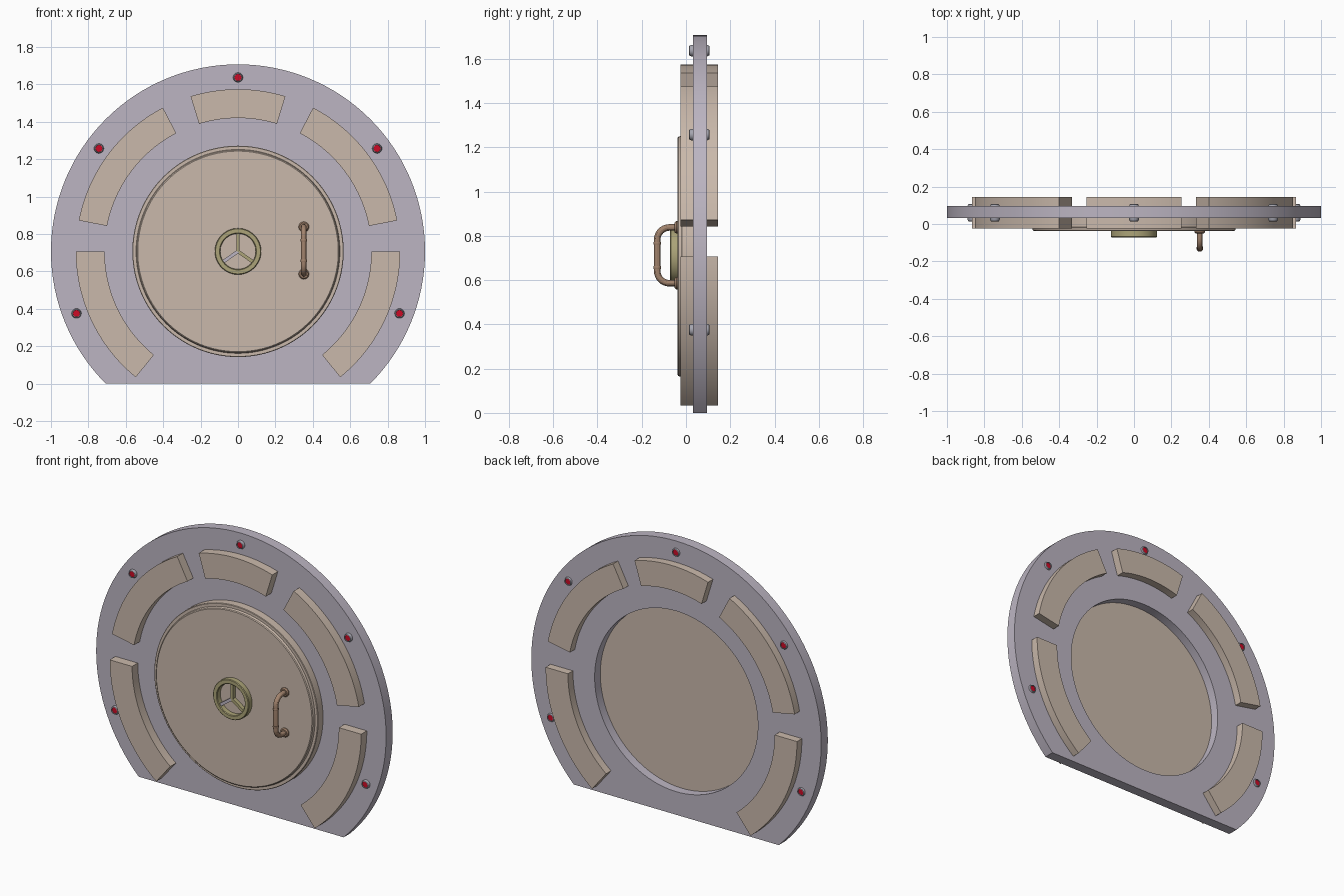
import bpy, bmesh, math
from math import sin, cos, pi, radians

if "Cube" in bpy.data.objects:
    bpy.data.objects.remove(bpy.data.objects["Cube"])

CZ = 0.707  # height of the circle centre


def material(name, rgb):
    lin = [((c / 255 + 0.055) / 1.055) ** 2.4 if c > 10 else c / 3295 for c in rgb]
    m = bpy.data.materials.new(name)
    m.diffuse_color = (*lin, 1)
    m.use_nodes = True
    m.node_tree.nodes["Principled BSDF"].inputs["Base Color"].default_value = m.diffuse_color
    return m


LAVENDER = material("lavender grey metal", (188, 181, 194))
TAN = material("tan metal", (202, 185, 171))
OLIVE = material("olive brass", (172, 164, 120))
BROWN = material("brown bronze", (162, 131, 109))
GREY = material("bolt grey", (165, 165, 175))
RED = material("red", (205, 10, 38))


def finish(name, bm, *mats):
    bmesh.ops.remove_doubles(bm, verts=bm.verts, dist=1e-5)
    bmesh.ops.recalc_face_normals(bm, faces=bm.faces)
    me = bpy.data.meshes.new(name)
    bm.to_mesh(me)
    bm.free()
    ob = bpy.data.objects.new(name, me)
    bpy.context.collection.objects.link(ob)
    for m in mats:
        me.materials.append(m)
    smooth(ob)
    return ob


def smooth(ob):
    bpy.ops.object.select_all(action='DESELECT')
    ob.select_set(True)
    bpy.context.view_layer.objects.active = ob
    bpy.ops.object.shade_smooth_by_angle(angle=radians(30))


def sector(name, r_in, r_out, a0, a1, y0, y1, n, mat):
    """Ring sector about the y axis; r_out is a function of the angle."""
    bm = bmesh.new()
    full = abs(a1 - a0) >= 360
    rows = []
    for i in range(n + 1):
        a = radians(a0 + (a1 - a0) * i / n)
        rows.append([bm.verts.new((r * cos(a), y, CZ + r * sin(a)))
                     for r, y in ((r_in, y0), (r_out(a), y0), (r_out(a), y1), (r_in, y1))])
    for p, q in zip(rows, rows[1:]):
        for k in range(4):
            j = (k + 1) % 4
            bm.faces.new((p[k], p[j], q[j], q[k]))
    if not full:
        bm.faces.new(rows[0])
        bm.faces.new(rows[-1])
    return finish(name, bm, mat)


def lathe(name, profile, x, z, n, mats, closed=False, red_radius=0):
    """Turn (radius, y) points about a y-axis line through x, z."""
    bm = bmesh.new()
    vs = [bm.verts.new((r, y, 0)) for r, y in profile]
    es = [bm.edges.new(p) for p in zip(vs, vs[1:])]
    if closed:
        es.append(bm.edges.new((vs[-1], vs[0])))
    bmesh.ops.spin(bm, geom=vs + es, cent=(0, 0, 0), axis=(0, 1, 0),
                   angle=2 * pi, steps=n, use_duplicate=False)
    for f in bm.faces:
        if max(math.hypot(v.co.x, v.co.z) for v in f.verts) < red_radius:
            f.material_index = 1
    ob = finish(name, bm, *mats)
    ob.location = (x, 0, z)
    return ob


# Round wall frame, cut flat at the floor, with a round doorway
def frame_radius(a):
    return CZ / -sin(a) if sin(a) < -0.70711 else 1.0


sector("wall_frame", 0.563, frame_radius, -45, 315, 0.031, 0.096, 128, LAVENDER)

# Raised blocks around the frame
blocks = [("top_block", 73, 107), ("upper_right_block", 11, 62.4), ("upper_left_block", 117.6, 169),
          ("lower_right_block", -50.9, 0), ("lower_left_block", 180, 230.9)]
for name, a0, a1 in blocks:
    sector(name, 0.713, lambda a: 0.867, a0, a1, -0.025, 0.145, 24, TAN)

# Door: rim, stepped front disc, flat recessed back
lathe("door", [(0, -0.038), (0.536, -0.038), (0.541, -0.034), (0.545, -0.02), (0.562, -0.02),
               (0.565, -0.017), (0.565, 0.04), (0, 0.04)], 0, CZ, 128, [TAN])

# Bolts with red ends on both sides
for i, a in enumerate((90, 36.5, 143.5, -21, 201)):
    r = 0.93 if i == 0 else 0.925
    lathe(f"bolt_{i + 1}", [(0, 0.019), (0.018, 0.019), (0.019, 0.014), (0.022, 0.015), (0.026, 0.024),
                            (0.026, 0.096), (0.022, 0.105), (0.019, 0.106), (0.018, 0.101), (0, 0.101)],
          r * cos(radians(a)), CZ + r * sin(radians(a)), 24, [GREY, RED], red_radius=0.0185)

# Hand wheel with three spokes
lathe("wheel_ring", [(0.095, -0.036), (0.124, -0.036), (0.124, -0.068), (0.120, -0.072),
                     (0.099, -0.072), (0.095, -0.068)], 0, CZ, 48, [OLIVE], closed=True)
for name, a, mat in (("wheel_spoke_top", 90, OLIVE), ("wheel_spoke_left", 215, LAVENDER),
                     ("wheel_spoke_right", 325, OLIVE)):
    bm = bmesh.new()
    bmesh.ops.create_cube(bm, size=1)
    for v in bm.verts:
        v.co = ((v.co.x + 0.5) * 0.1, v.co.y * 0.026 - 0.05, v.co.z * 0.018)
    ob = finish(name, bm, mat)
    ob.rotation_euler.y = -radians(a)
    ob.location.z = CZ

# Pull handle: a bent tube with rounded corners
HX, HZ, HALF, OUT, BEND = 0.352, 0.712, 0.126, -0.130, 0.055
path = [(-0.03, HALF)]
for i in range(9):
    t = i / 8 * pi / 2
    path.append((OUT + BEND * (1 - sin(t)), HALF - BEND * (1 - cos(t))))
path += [(y, -z) for y, z in reversed(path)]
cu = bpy.data.curves.new("pull_handle", 'CURVE')
cu.dimensions = '3D'
cu.bevel_depth = 0.0148
cu.bevel_resolution = 4
sp = cu.splines.new('POLY')
sp.points.add(len(path) - 1)
for p, (y, z) in zip(sp.points, path):
    p.co = (HX, y, HZ + z, 1)
cu.materials.append(BROWN)
handle = bpy.data.objects.new("pull_handle", cu)
bpy.context.collection.objects.link(handle)
bpy.ops.object.select_all(action='DESELECT')
handle.select_set(True)
bpy.context.view_layer.objects.active = handle
bpy.ops.object.convert(target='MESH')
smooth(bpy.context.view_layer.objects.active)

# Handle feet and collars
for side, s in (("upper", 1), ("lower", -1)):
    lathe(f"{side}_handle_foot", [(0, -0.036), (0.028, -0.036), (0.028, -0.044), (0.022, -0.051), (0, -0.051)],
          HX, HZ + s * HALF, 24, [BROWN])
    ob = lathe(f"{side}_handle_collar", [(0, -0.006), (0.0165, -0.006), (0.018, 0), (0.0165, 0.006), (0, 0.006)],
               HX, HZ + s * 0.055, 24, [BROWN])
    ob.location.y = OUT
    ob.rotation_euler.x = pi / 2
